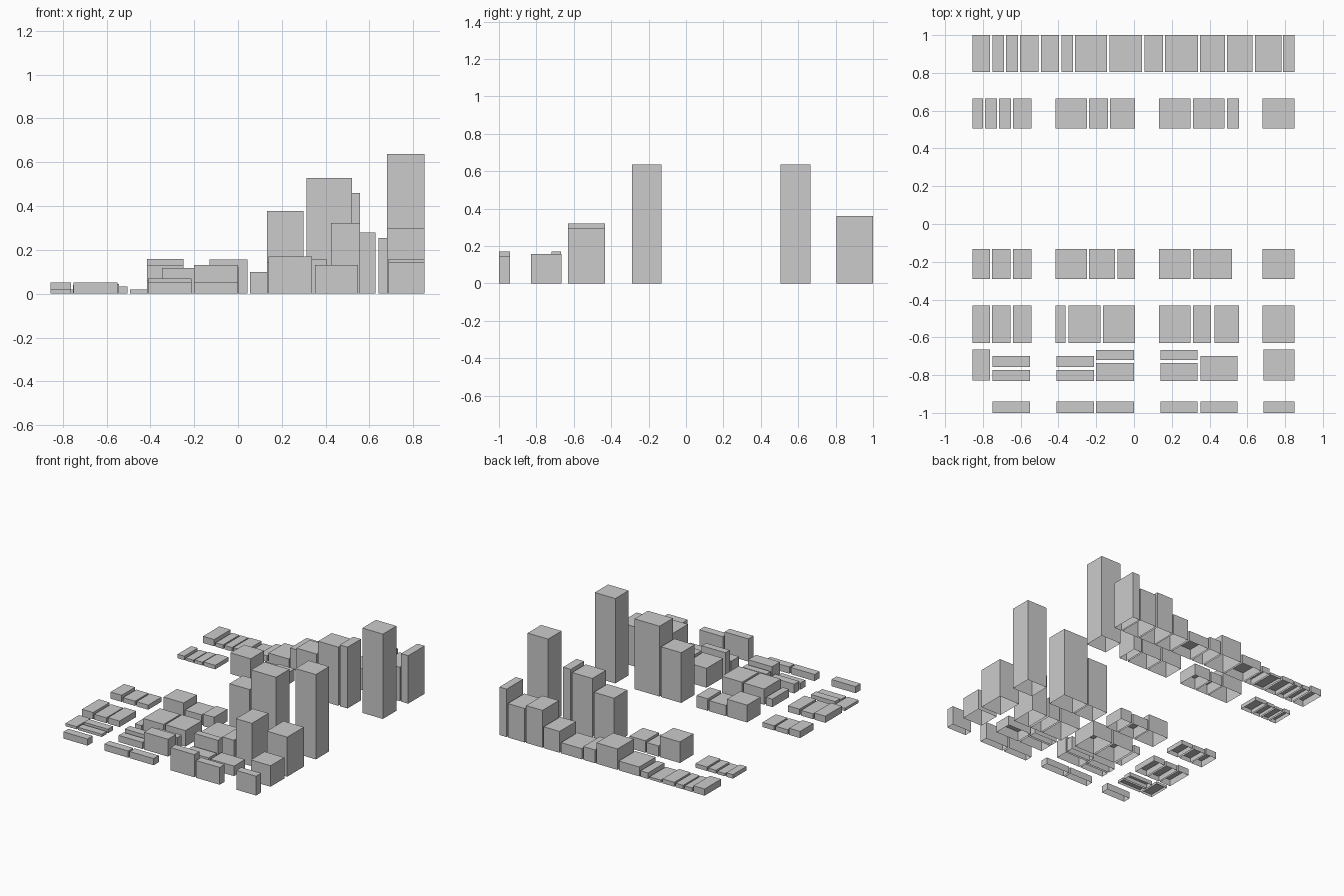
import bpy, bmesh


def block(name, x0, x1, y0, y1, h):
    """Flat-roofed building shell, open underneath."""
    bm = bmesh.new()
    bmesh.ops.create_cube(bm, size=1)
    for v in bm.verts:
        v.co.x = x1 if v.co.x > 0 else x0
        v.co.y = y1 if v.co.y > 0 else y0
        v.co.z = h if v.co.z > 0 else 0
    bm.normal_update()
    bmesh.ops.delete(bm, geom=[f for f in bm.faces if f.normal.z < -0.5], context='FACES_ONLY')
    me = bpy.data.meshes.new(name)
    bm.to_mesh(me)
    bm.free()
    bpy.context.collection.objects.link(bpy.data.objects.new(name, me))


def row(name, y0, y1, lots):
    for i, (x0, x1, h) in enumerate(lots, 1):
        block(f"{name}_building_{i}", x0, x1, y0, y1, h)


# continuous terrace along the back
row("back_terrace", 0.805, 1.0, [
    (-.855, -.762, .05), (-.75, -.688, .03), (-.677, -.614, .03), (-.603, -.505, .033),
    (-.492, -.397, .02), (-.385, -.323, .045), (-.312, -.142, .07), (-.13, .043, .157),
    (.055, .153, .10), (.165, .338, .08), (.35, .482, .16), (.492, .628, .28),
    (.64, .78, .255), (.79, .85, .36)])

# north blocks, between the back street and the open square
row("north_block", 0.505, 0.665, [
    (-.855, -.8, .03), (-.788, -.725, .02), (-.714, -.65, .025), (-.64, -.543, .03),
    (-.415, -.248, .158), (-.238, -.138, .08), (-.128, .005, .09),
    (.132, .30, .34), (.312, .48, .44), (.492, .556, .46), (.68, .85, .637)])

# south blocks
row("south_block", -0.29, -0.132, [
    (-.855, -.763, .05), (-.753, -.653, .035), (-.64, -.543, .035),
    (-.415, -.248, .13), (-.238, -.1, .08), (-.088, .005, .09),
    (.132, .30, .377), (.312, .52, .528), (.68, .85, .637)])

# middle street blocks
row("street_block", -0.63, -0.432, [
    (-.855, -.763, .05), (-.753, -.653, .04), (-.64, -.543, .045),
    (-.415, -.362, .06), (-.347, -.177, .118), (-.163, .005, .12),
    (.132, .30, .145), (.312, .407, .155), (.425, .556, .322), (.68, .85, .297)])

# courtyard blocks with narrow rear and front wings
row("court_rear", -0.72, -0.668, [(-.2, 0, .10), (.14, .337, .17)])
row("court_middle", -0.757, -0.698, [(-.75, -.55, .03), (-.41, -.212, .07)])
row("court_slim", -0.83, -0.772, [(-.75, -.55, .02), (-.41, -.212, .05)])
row("court_front", -0.83, -0.735, [(-.2, 0, .13), (.14, .337, .08)])
row("court_side", -0.83, -0.698, [(.352, .548, .075)])
row("court_end", -0.828, -0.665, [(-.855, -.762, .02), (.686, .85, .158)])

# front terrace
row("front_terrace", -1.0, -0.94, [
    (-.75, -.55, .05), (-.41, -.212, .05), (-.2, 0, .05),
    (.14, .337, .17), (.352, .548, .13), (.686, .85, .145)])
